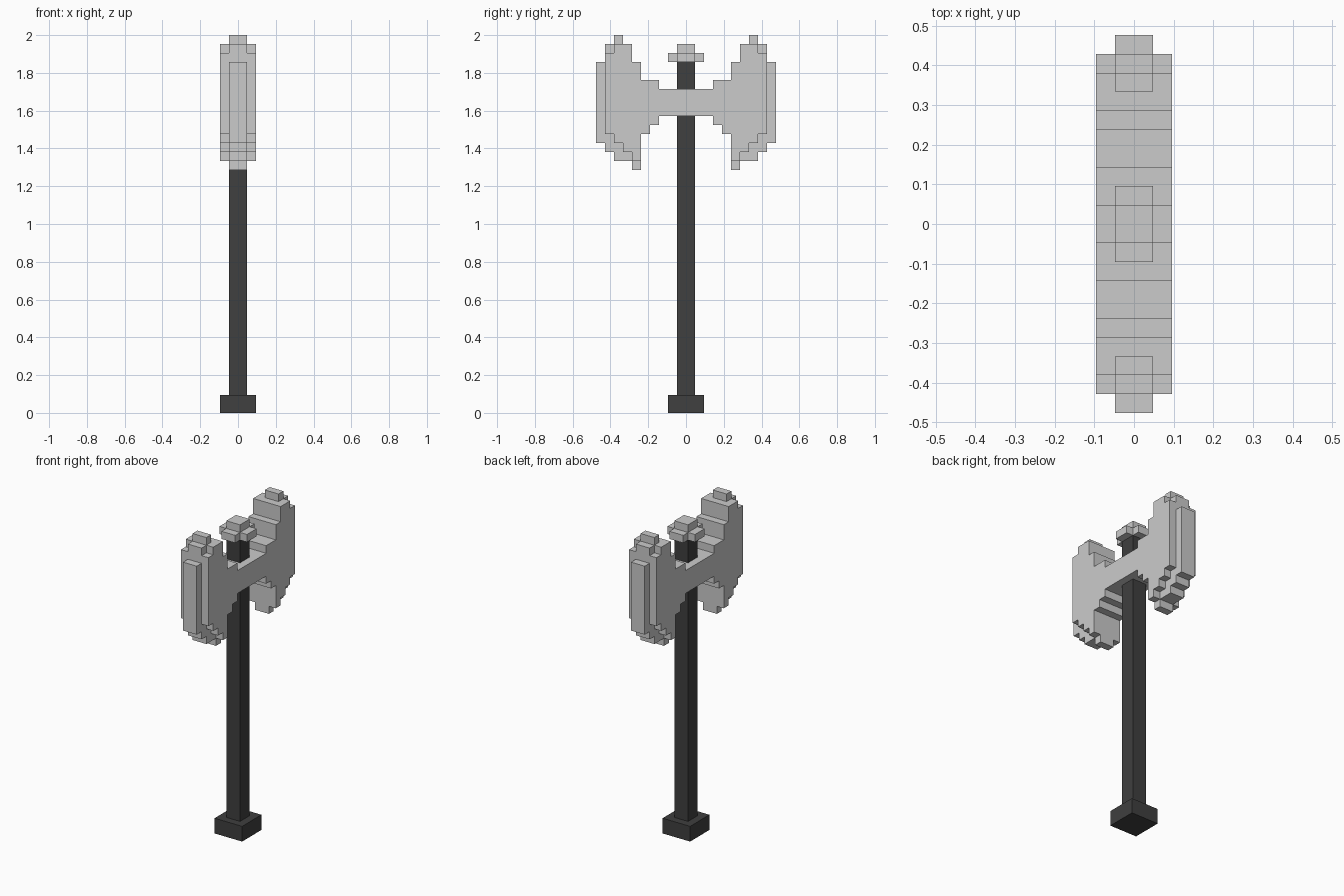
import bpy, bmesh
from mathutils import Vector

if "Cube" in bpy.data.objects:
    bpy.data.objects.remove(bpy.data.objects["Cube"])

U = 2 / 42  # one block of the stepped grid

dark = bpy.data.materials.new("dark_grip")
dark.diffuse_color = (0.05, 0.05, 0.05, 1)
dark.use_nodes = True
dark.node_tree.nodes["Principled BSDF"].inputs["Base Color"].default_value = dark.diffuse_color


def prism(name, pts, lo, hi, axis="z", mat=None):
    """Extrude a closed profile: (x, y) along z, or (y, z) along x. Sizes in blocks."""
    bm = bmesh.new()
    place = (lambda a, b: (lo, a, b)) if axis == "x" else (lambda a, b: (a, b, lo))
    face = bm.faces.new([bm.verts.new(Vector(place(a, b)) * U) for a, b in pts])
    step = Vector((hi - lo, 0, 0) if axis == "x" else (0, 0, hi - lo)) * U
    ext = bmesh.ops.extrude_face_region(bm, geom=[face])["geom"]
    bmesh.ops.translate(bm, vec=step, verts=[v for v in ext if isinstance(v, bmesh.types.BMVert)])
    bmesh.ops.recalc_face_normals(bm, faces=bm.faces)
    me = bpy.data.meshes.new(name)
    bm.to_mesh(me)
    bm.free()
    ob = bpy.data.objects.new(name, me)
    bpy.context.collection.objects.link(ob)
    if mat:
        me.materials.append(mat)
    return ob


def square(r):
    return [(-r, -r), (r, -r), (r, r), (-r, r)]


def mirrored(pts):
    return [(-a, b) for a, b in pts]


def union(base, extras):
    """Merge the extra solids into the base and remove them."""
    bpy.context.view_layer.objects.active = base
    for ob in extras:
        m = base.modifiers.new("union", "BOOLEAN")
        m.operation, m.solver, m.object = "UNION", "EXACT", ob
        bpy.ops.object.modifier_apply(modifier=m.name)
        bpy.data.objects.remove(ob)


# Grip and pommel
prism("handle", square(1), 2, 39, mat=dark)
prism("pommel", square(2), 0, 2, mat=dark)

# Cross-shaped cap with a raised centre
plus = [(-1, -2), (1, -2), (1, -1), (2, -1), (2, 1), (1, 1),
        (1, 2), (-1, 2), (-1, 1), (-2, 1), (-2, -1), (-1, -1)]
cap = prism("handle_cap", plus, 39, 40)
union(cap, [prism("cap_top", square(1), 39.5, 41)])

# Thick double-bladed plate with the connecting bar
half = [(3, 33), (3, 32), (4, 32), (4, 31), (5, 31), (5, 28), (6, 28), (6, 29),
        (7, 29), (7, 30), (8, 30), (8, 31), (9, 31), (9, 40), (8, 40), (8, 41),
        (6, 41), (6, 39), (5, 39), (5, 37), (3, 37), (3, 36)]
head = prism("axe_head", half + mirrored(half)[::-1], -2, 2, "x")

# Thinner cutting edge around each blade
edge = [(5, 27), (6, 27), (6, 28), (8, 28), (8, 29), (9, 29), (9, 30), (10, 30),
        (10, 39), (9, 39), (9, 41), (8, 41), (8, 42), (7, 42), (7, 30.5), (5, 30.5)]
union(head, [prism("cutting_edge", p, -1, 1, "x") for p in (edge, mirrored(edge))])
